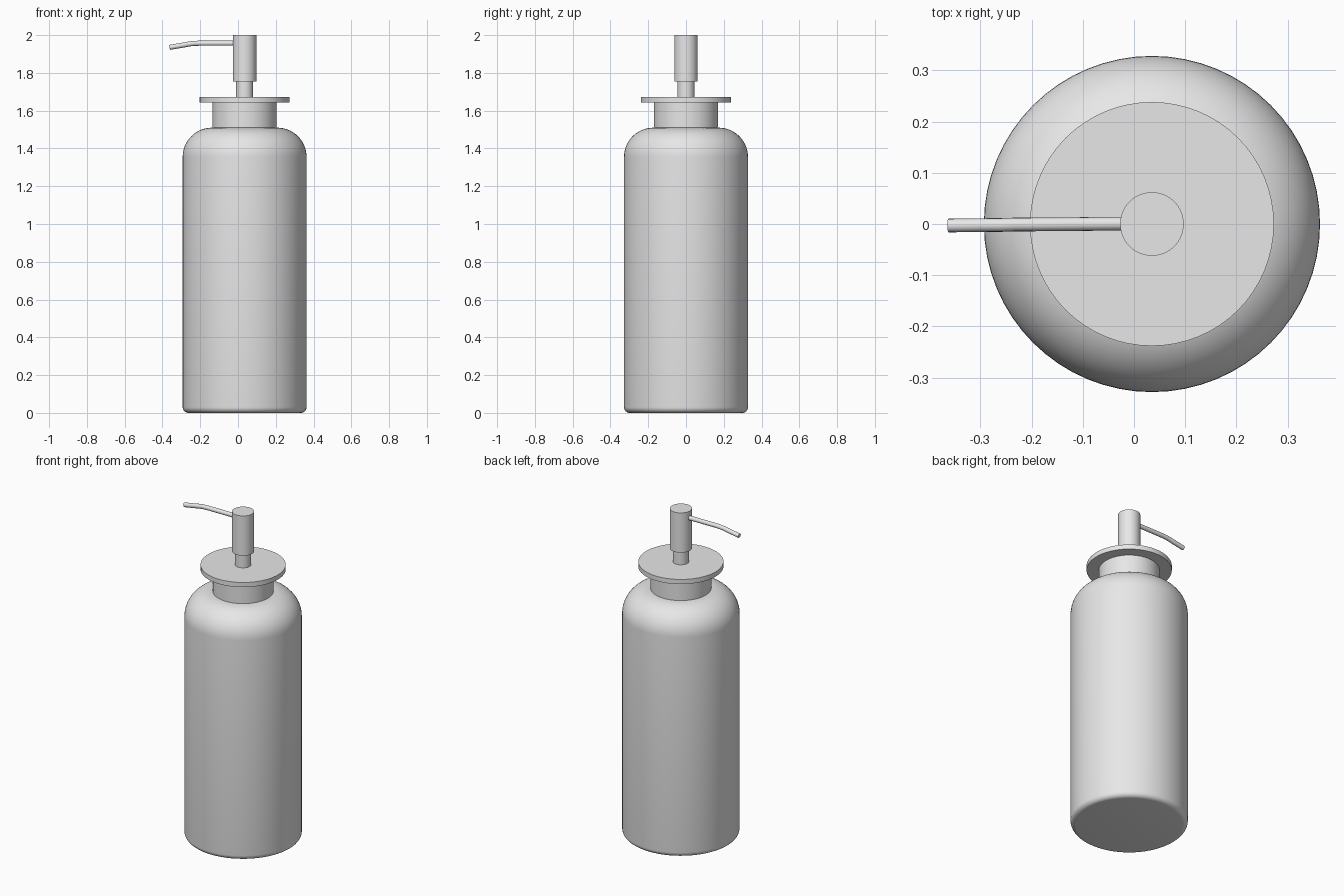
import bpy
import bmesh
from math import cos, sin, pi, radians

cube = bpy.data.objects.get("Cube")
if cube:
    bpy.data.objects.remove(cube, do_unlink=True)

AXIS_X = 0.035  # the bottle axis sits off centre to balance the spout
SIDES = 64

grey = bpy.data.materials.new("plain_grey")
grey.use_nodes = True
grey.diffuse_color = (0.8, 0.8, 0.8, 1)
grey.node_tree.nodes["Principled BSDF"].inputs["Base Color"].default_value = (0.8, 0.8, 0.8, 1)


def smooth(obj):
    bpy.ops.object.select_all(action="DESELECT")
    obj.select_set(True)
    bpy.context.view_layer.objects.active = obj
    bpy.ops.object.shade_smooth_by_angle(angle=radians(35))


def lathe(name, profile):
    """Turn a (radius, height) profile around the bottle axis and cap both ends."""
    bm = bmesh.new()
    rings = [[bm.verts.new((r * cos(2 * pi * i / SIDES), r * sin(2 * pi * i / SIDES), z))
              for i in range(SIDES)] for r, z in profile]
    for low, high in zip(rings, rings[1:]):
        for i in range(SIDES):
            j = (i + 1) % SIDES
            bm.faces.new((low[i], low[j], high[j], high[i]))
    bm.faces.new(rings[0][::-1])
    bm.faces.new(rings[-1])
    mesh = bpy.data.meshes.new(name)
    bm.to_mesh(mesh)
    bm.free()
    mesh.materials.append(grey)
    obj = bpy.data.objects.new(name, mesh)
    obj.location.x = AXIS_X
    bpy.context.collection.objects.link(obj)
    smooth(obj)
    return obj


def arc(r, z, radius, start, end, steps):
    """Quarter-round corner points about the centre (r, z)."""
    angles = [radians(start + (end - start) * i / steps) for i in range(steps + 1)]
    return [(r + radius * cos(a), z + radius * sin(a)) for a in angles]


# Bottle with small rounded foot and wide rounded shoulder
BODY_R, BODY_TOP, FOOT, SHOULDER = 0.328, 1.51, 0.03, 0.155
lathe("bottle_body",
      arc(BODY_R - FOOT, FOOT, FOOT, -90, 0, 6)
      + arc(BODY_R - SHOULDER, BODY_TOP - SHOULDER, SHOULDER, 0, 90, 14))

# Neck, collar and pump: straight turned cylinders
for name, radius, bottom, top in (
        ("neck", 0.17, 1.5, 1.65),
        ("collar_disc", 0.238, 1.643, 1.672),
        ("pump_stem", 0.045, 1.66, 1.77),
        ("pump_head", 0.062, 1.755, 2.0)):
    lathe(name, [(radius, bottom), (radius, top)])

# Spout: thin tube that bends gently downward at the tip
curve = bpy.data.curves.new("spout", "CURVE")
curve.dimensions = "3D"
curve.bevel_depth = 0.0133
curve.bevel_resolution = 6
curve.use_fill_caps = True
path = [(0.02, 0.001, 1.957), (-0.21, -0.001, 1.957), (-0.235, -0.001, 1.956),
        (-0.26, -0.002, 1.953), (-0.285, -0.002, 1.948), (-0.362, -0.003, 1.935)]
spline = curve.splines.new("POLY")
spline.points.add(len(path) - 1)
for point, co in zip(spline.points, path):
    point.co = (*co, 1)
curve.materials.append(grey)
spout = bpy.data.objects.new("spout", curve)
bpy.context.collection.objects.link(spout)
bpy.ops.object.select_all(action="DESELECT")
spout.select_set(True)
bpy.context.view_layer.objects.active = spout
bpy.ops.object.convert(target="MESH")
smooth(bpy.context.view_layer.objects.active)
